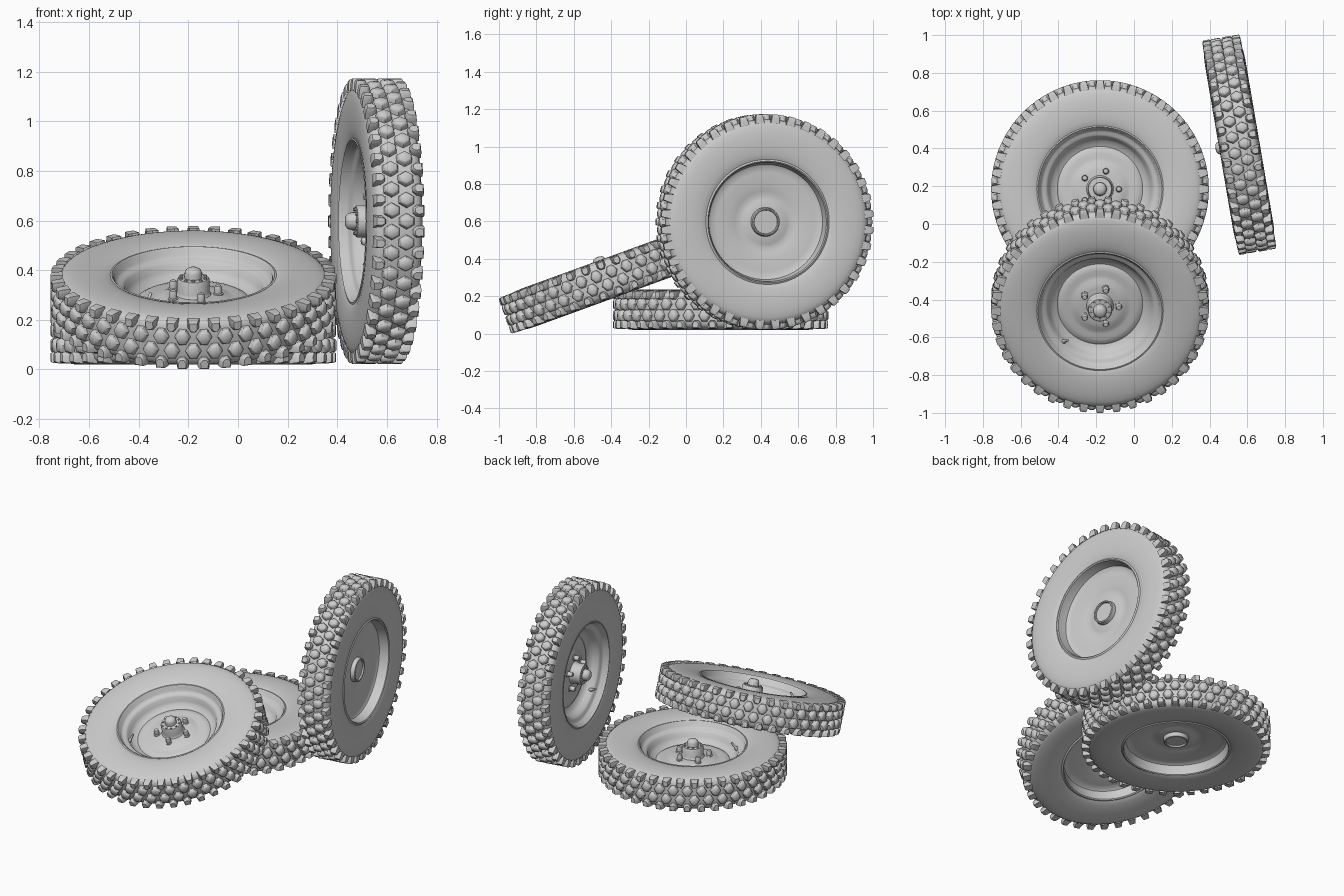
import bpy, bmesh
from math import sin, cos, pi, radians
from mathutils import Matrix, Vector

if "Cube" in bpy.data.objects:
    bpy.data.objects.remove(bpy.data.objects["Cube"])

LUGS = 40


def finish(name, bm, angle=38):
    bmesh.ops.remove_doubles(bm, verts=bm.verts, dist=1e-5)
    bmesh.ops.recalc_face_normals(bm, faces=bm.faces)
    me = bpy.data.meshes.new(name)
    bm.to_mesh(me)
    bm.free()
    for p in me.polygons:
        p.use_smooth = True
    me.set_sharp_from_angle(angle=radians(angle))
    return me


def lathe(bm, profile, segs, mat=Matrix()):
    """Spin (radius, height) points about local z."""
    vs = [bm.verts.new(mat @ Vector((r, 0, h))) for r, h in profile]
    es = [bm.edges.new(p) for p in zip(vs, vs[1:])]
    bmesh.ops.spin(bm, geom=vs + es, cent=mat.translation,
                   axis=mat.to_3x3() @ Vector((0, 0, 1)),
                   angle=2 * pi, steps=segs, use_merge=True)


def lug(bm, ang, outline, layers):
    """Loft an (arc, width) outline outward through (radius, arc scale, width scale)."""
    cv = sum(v for u, v in outline) / len(outline)
    rings = []
    for r, su, sv in layers:
        ring = []
        for u, v in outline:
            a = ang + u * su / 0.575
            ring.append(bm.verts.new((r * cos(a), r * sin(a), cv + (v - cv) * sv)))
        rings.append(ring)
    n = len(outline)
    for a, b in zip(rings, rings[1:]):
        for i in range(n):
            bm.faces.new((a[i], a[(i + 1) % n], b[(i + 1) % n], b[i]))
    bm.faces.new(rings[-1])


# tyre carcass
bm = bmesh.new()
half = [(0.549, 0.03), (0.548, 0.06), (0.543, 0.082), (0.530, 0.094), (0.51, 0.101),
        (0.48, 0.106), (0.44, 0.108), (0.40, 0.107), (0.365, 0.103), (0.335, 0.096), (0.318, 0.085)]
prof = [(r, -h) for r, h in reversed(half)] + [(0.55, 0)] + half
lathe(bm, prof, 120)
tyre = finish("tyre", bm)

# tread: two staggered rows of diamond blocks and a shoulder row on each edge
bm = bmesh.new()
diamond = [(-0.031, 0), (-0.014, -0.03), (0.014, -0.03), (0.031, 0), (0.014, 0.03), (-0.014, 0.03)]
shoulder = [(-0.021, 0.102), (-0.023, 0.072), (-0.011, 0.056),
            (0.011, 0.056), (0.023, 0.072), (0.021, 0.102)]
d_layers = [(0.54, 1.2, 1.12), (0.56, 1.0, 1.0), (0.571, 0.87, 0.87), (0.576, 0.65, 0.65)]
s_layers = [(0.528, 1.25, 1.04), (0.555, 1.0, 0.98), (0.57, 0.86, 0.9), (0.576, 0.68, 0.72)]
pitch = 2 * pi / LUGS
for i in range(LUGS):
    for s, phase in ((1, 0), (-1, 0.5)):
        lug(bm, (i + phase) * pitch, [(u, s * v) for u, v in shoulder], s_layers)
        lug(bm, (i + phase + 0.5) * pitch, [(u, s * 0.03 + v) for u, v in diamond], d_layers)
tread = finish("tread", bm, 50)

# rim: front well, dished disc, and the deep barrel at the back
bm = bmesh.new()
front = [(0.325, 0.085), (0.335, 0.097), (0.328, 0.099), (0.32, 0.09), (0.313, 0.066),
         (0.302, 0.058), (0.288, 0.055), (0.278, 0.046), (0.268, 0.02), (0.255, 0.0), (0.226, -0.012),
         (0.212, -0.004), (0.19, 0.001), (0.165, -0.002), (0.145, 0.002), (0.125, 0.012),
         (0.1, 0.016), (0, 0.016)]
lathe(bm, front, 96)
back = [(0.335, -0.095), (0.325, -0.101), (0.319, -0.096), (0.314, -0.06), (0.308, -0.038),
        (0.296, -0.03), (0.265, -0.028), (0.2, -0.026), (0.165, -0.018), (0.14, -0.012),
        (0.12, -0.016), (0.1, -0.022), (0.078, -0.024), (0.074, -0.05), (0.068, -0.053),
        (0.063, -0.05), (0.062, -0.04), (0, -0.04)]
lathe(bm, back, 96)
rim = finish("rim", bm)

# hub with domed cap
bm = bmesh.new()
lathe(bm, [(0.074, 0.012), (0.068, 0.022), (0.065, 0.03), (0.065, 0.078), (0.061, 0.084),
           (0.036, 0.086), (0.034, 0.108), (0.030, 0.118), (0.02, 0.125), (0, 0.128)], 40)
hub = finish("hub", bm)

# five wheel nuts and the small flange bolts
bm = bmesh.new()
for i in range(5):
    a = 2 * pi * i / 5
    m = Matrix.Translation((0.1 * cos(a), 0.1 * sin(a), 0.01))
    lathe(bm, [(0.021, 0), (0.021, 0.008), (0.016, 0.011), (0.016, 0.032), (0.012, 0.041), (0, 0.044)], 12, m)
for i in range(10):
    a = 2 * pi * (i + 0.5) / 10
    m = Matrix.Translation((0.051 * cos(a), 0.051 * sin(a), 0.083))
    lathe(bm, [(0.0065, 0), (0.0065, 0.008), (0, 0.009)], 6, m)
nuts = finish("wheel_nuts", bm)

# valve stem leaning towards the hub
bm = bmesh.new()
d = Vector((-cos(pi / 4), -sin(pi / 4), 0))
aim = (Vector((0, 0, 1)) - d * 0.75).to_track_quat('Z', 'Y').to_matrix().to_4x4()
lathe(bm, [(0.011, -0.01), (0.011, 0.015), (0.007, 0.025), (0.006, 0.058), (0, 0.06)], 12,
      Matrix.Translation(d * 0.275 + Vector((0, 0, 0.035))) @ aim)
valve = finish("valve_stem", bm)

# place the three wheels
wheels = {
    "flat_wheel": Matrix.Translation((-0.18, 0.185, 0.127)),
    "leaning_wheel": Matrix.Translation((-0.18, -0.428, 0.29)) @ Matrix.Rotation(radians(20), 4, 'X'),
    "upright_wheel": Matrix.Translation((0.557, 0.42, 0.597)) @ Matrix.Rotation(radians(9.7), 4, 'Z')
    @ Matrix.Rotation(radians(-90), 4, 'Y'),
}
for wname, mat in wheels.items():
    for me in (tyre, tread, rim, hub, nuts, valve):
        ob = bpy.data.objects.new(wname + "_" + me.name, me)
        bpy.context.collection.objects.link(ob)
        ob.matrix_world = mat
